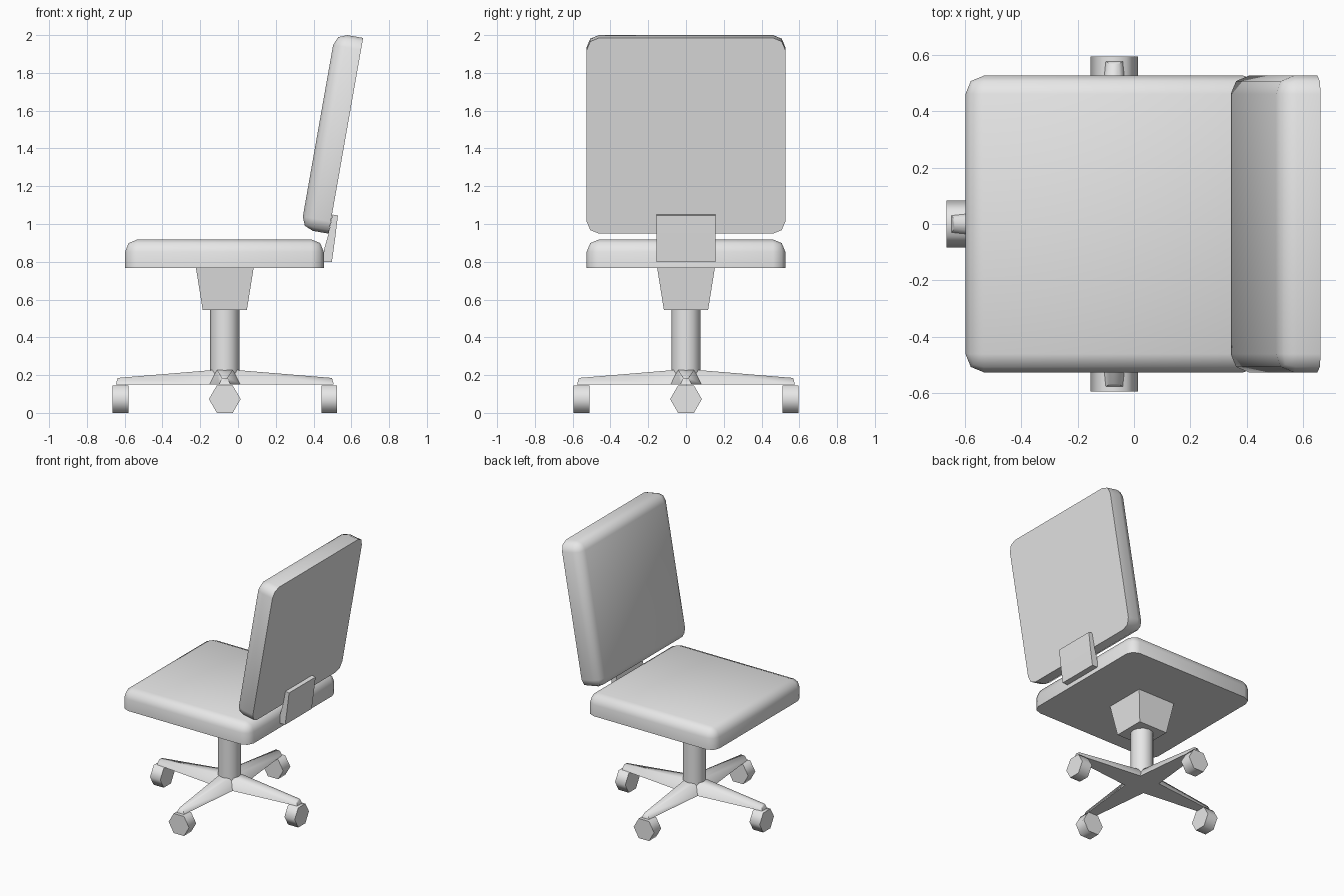
import bpy, bmesh
from math import radians, sqrt
from mathutils import Matrix, Vector

cube = bpy.data.objects.get("Cube")
if cube:
    bpy.data.objects.remove(cube, do_unlink=True)

grey = bpy.data.materials.new("light_grey")
grey.use_nodes = True
colour = (0.8, 0.8, 0.8, 1)
grey.diffuse_color = colour
grey.node_tree.nodes["Principled BSDF"].inputs["Base Color"].default_value = colour

AXIS_X = -0.07  # centre of the column and base


def finish(name, bm, matrix=Matrix()):
    """Turn a bmesh into a named, angle-smoothed object."""
    bmesh.ops.recalc_face_normals(bm, faces=bm.faces)
    mesh = bpy.data.meshes.new(name)
    bm.to_mesh(mesh)
    bm.free()
    mesh.transform(matrix)
    mesh.materials.append(grey)
    mesh.shade_smooth()
    mesh.set_sharp_from_angle(angle=radians(70))
    obj = bpy.data.objects.new(name, mesh)
    bpy.context.collection.objects.link(obj)
    return obj


def loft(bm, sections):
    """Skin a list of equal-length point loops and cap both ends."""
    rings = [[bm.verts.new(p) for p in s] for s in sections]
    for a, b in zip(rings, rings[1:]):
        for i in range(len(a)):
            j = (i + 1) % len(a)
            bm.faces.new((a[i], a[j], b[j], b[i]))
    bm.faces.new(rings[0])
    bm.faces.new(rings[-1])


def cushion(name, matrix):
    """Square pad with rounded corners and rim, flat on its underside."""
    bm = bmesh.new()
    bmesh.ops.create_cube(bm, size=1)
    bmesh.ops.translate(bm, vec=(0, 0, 0.5), verts=bm.verts)
    bmesh.ops.scale(bm, vec=(1.052, 1.052, 0.15), verts=bm.verts)
    rim = [e for e in bm.edges if max(v.co.z for v in e.verts) > 0.1]
    bmesh.ops.bevel(bm, geom=rim, offset=0.065, segments=2, profile=0.5,
                    affect='EDGES')
    finish(name, bm, matrix)


def cone(name, sides, r1, r2, depth, matrix):
    bm = bmesh.new()
    bmesh.ops.create_cone(bm, cap_ends=True, segments=sides, radius1=r1,
                          radius2=r2, depth=depth)
    finish(name, bm, matrix)


# Seat and reclined backrest
cushion("seat", Matrix.Translation((-0.072, 0, 0.768)))
cushion("backrest", Matrix.Translation((0.571, 0, 1.467))
        @ Matrix.Rotation(radians(-80), 4, 'Y'))

# Curved bracket joining seat and backrest
profile = [(0.529, 1.045), (0.515, 0.93), (0.497, 0.80), (0.447, 0.80),
           (0.457, 0.87), (0.48, 0.95), (0.50, 1.05)]
bm = bmesh.new()
loft(bm, [[(x, y, z) for x, z in profile] for y in (-0.156, 0.156)])
finish("back_bracket", bm)

# Tapered square mount under the seat
cone("seat_mount", 4, 0.117 * sqrt(2), 0.153 * sqrt(2), 0.225,
     Matrix.Translation((AXIS_X, 0, 0.657)) @ Matrix.Rotation(radians(45), 4, 'Z'))

# Column
cone("column", 12, 0.078, 0.078, 0.36, Matrix.Translation((AXIS_X, 0, 0.37)))

# Four tapered arms, each with a hexagonal caster at its end
for i, side in enumerate(("left", "back", "right", "front")):
    turn = Matrix.Translation((AXIS_X, 0, 0)) @ Matrix.Rotation(radians(90 * i), 4, 'Z')
    bm = bmesh.new()
    loft(bm, [[(r, -w, 0.15), (r, w, 0.15), (r - slope, w / 2, top), (r - slope, -w / 2, top)]
              for r, w, slope, top in ((0, 0.09, 0, 0.232), (0.577, 0.03, 0.01, 0.185))])
    finish(side + "_arm", bm, turn)
    cone(side + "_caster", 6, 0.084, 0.084, 0.084,
         turn @ Matrix.Translation((0.553, 0, 0.073)) @ Matrix.Rotation(radians(90), 4, 'Y'))
